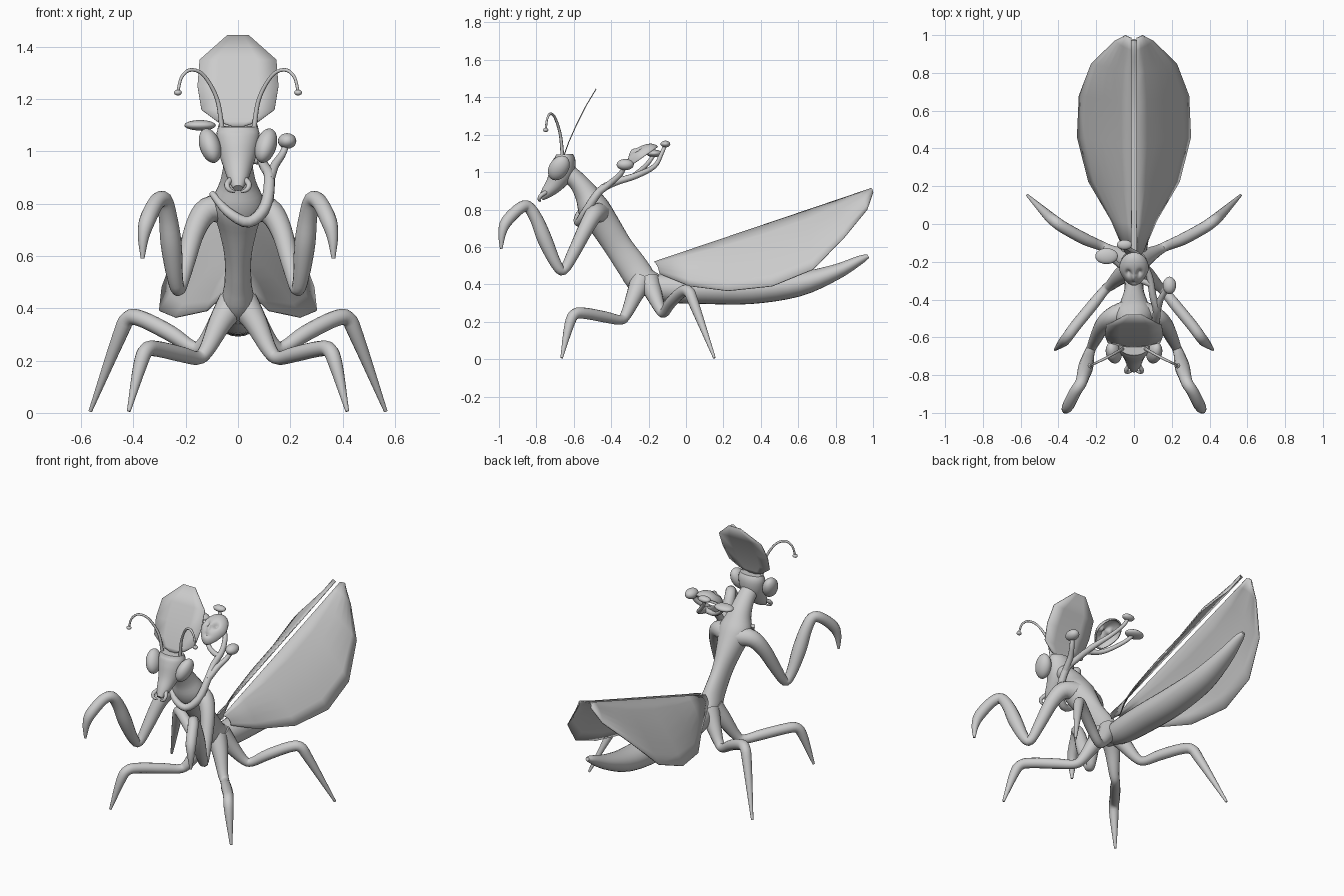
import bpy, bmesh, math
from mathutils import Vector, Matrix

cube = bpy.data.objects.get("Cube")
if cube:
    bpy.data.objects.remove(cube, do_unlink=True)

grey = bpy.data.materials.new("plain_grey")
grey.use_nodes = True
GREY = (0.6, 0.6, 0.6, 1)
grey.diffuse_color = GREY
grey.node_tree.nodes["Principled BSDF"].inputs["Base Color"].default_value = GREY


def finish(name, bm, thickness=0, angle=50):
    """Turn a bmesh into a shaded object, with an optional shell thickness."""
    bmesh.ops.recalc_face_normals(bm, faces=bm.faces)
    mesh = bpy.data.meshes.new(name)
    bm.to_mesh(mesh)
    bm.free()
    mesh.materials.append(grey)
    ob = bpy.data.objects.new(name, mesh)
    bpy.context.collection.objects.link(ob)
    if thickness:
        mod = ob.modifiers.new("shell", "SOLIDIFY")
        mod.thickness = thickness
        mod.offset = 0
    bpy.ops.object.select_all(action="DESELECT")
    ob.select_set(True)
    bpy.context.view_layer.objects.active = ob
    bpy.ops.object.shade_smooth_by_angle(angle=math.radians(angle))
    return ob


def smooth_path(pts, steps):
    """Catmull-Rom interpolation of positions and radii together."""
    p = [Vector(q) for q in pts]
    p = [2 * p[0] - p[1]] + p + [2 * p[-1] - p[-2]]
    out = []
    for i in range(1, len(p) - 2):
        a, b, c, d = p[i - 1:i + 3]
        for k in range(steps):
            t = k / steps
            out.append(0.5 * (2 * b + (c - a) * t + (2 * a - 5 * b + 4 * c - d) * t * t
                              + (3 * b - a - 3 * c + d) * t ** 3))
    return out + [p[-2]]


def loft(name, pts, sides=16, steps=4, sx=1):
    """Tube through (x, y, z, half width, half depth) stations."""
    pts = [(q[0] * sx, q[1], q[2], q[3], q[-1]) for q in pts]
    st = smooth_path(pts, steps)
    bm = bmesh.new()
    rings, side = [], Vector((1, 0, 0))
    for i, s in enumerate(st):
        a, b = st[max(i - 1, 0)], st[min(i + 1, len(st) - 1)]
        tangent = (Vector(b[:3]) - Vector(a[:3])).normalized()
        side = (side - tangent * side.dot(tangent)).normalized()
        up = tangent.cross(side)
        ring = []
        for k in range(sides):
            ang = math.tau * k / sides
            off = side * math.cos(ang) * max(s[3], .004) + up * math.sin(ang) * max(s[4], .004)
            ring.append(bm.verts.new(Vector(s[:3]) + off))
        rings.append(ring)
    for r, q in zip(rings, rings[1:]):
        for k in range(sides):
            n = (k + 1) % sides
            bm.faces.new((r[k], r[n], q[n], q[k]))
    bm.faces.new(rings[0])
    bm.faces.new(rings[-1])
    return finish(name, bm)


def ellipsoid(name, centre, radii, tilt=(0, 0, 0)):
    bm = bmesh.new()
    bmesh.ops.create_uvsphere(bm, u_segments=24, v_segments=14, radius=1)
    bm.transform(Matrix.Diagonal((*radii, 1)))
    ob = finish(name, bm)
    ob.location, ob.rotation_euler = centre, tilt
    return ob


def sheet(name, rows, thickness):
    """Thin panel through rows of points."""
    bm = bmesh.new()
    grid = [[bm.verts.new(p) for p in row] for row in rows]
    for r, q in zip(grid, grid[1:]):
        for k in range(len(r) - 1):
            bm.faces.new((r[k], r[k + 1], q[k + 1], q[k]))
    return finish(name, bm, thickness)


# Body
loft("neck_and_thorax", [
    (0, -.64, 1.0, .05, .05), (0, -.58, .95, .055, .05), (0, -.53, .88, .07, .065),
    (0, -.49, .80, .10, .085), (0, -.43, .71, .075, .08), (0, -.36, .60, .052, .075),
    (0, -.29, .50, .052, .08), (0, -.23, .42, .065, .08), (0, -.14, .39, .06, .055)], 24)
loft("abdomen", [
    (0, -.23, .40, .04, .05), (0, -.1, .38, .075, .075), (0, .1, .375, .09, .08),
    (0, .35, .375, .09, .08), (0, .6, .40, .08, .065), (0, .8, .465, .055, .042),
    (0, .93, .53, .03, .024), (0, .975, .55, .012, .01)], 24)

# Head and crest
loft("head", [
    (0, -.65, 1.095, .075, .045), (0, -.65, 1.06, .083, .06), (0, -.665, 1.0, .075, .065),
    (0, -.70, .94, .055, .05), (0, -.745, .89, .037, .032), (0, -.775, .86, .018, .015)], 24)
crest = [(1.095, -.65, .02), (1.115, -.643, .08), (1.16, -.627, .14), (1.25, -.587, .155),
         (1.35, -.537, .147), (1.445, -.48, .04)]
sheet("head_crest", [[(w * k / 2, y, z) for k in range(-2, 3)] for z, y, w in crest], .005)

# Paired parts
wing_edge = [(.05, -.14, .455), (.12, .02, .39), (.24, .225, .365), (.30, .46, .39),
             (.29, .68, .48), (.225, .85, .655), (.10, .97, .80), (.04, 1.0, .89)]
wing_spine = [-.17, 0, .2, .42, .64, .8, .92, .985]
for label, sx in (("left", 1), ("right", -1)):
    ellipsoid(label + "_eye", (.107 * sx, -.68, 1.022), (.04, .052, .073),
              (-.55, .3 * sx, 0))
    loft(label + "_antenna", [
        (.06, -.66, 1.08, .010), (.08, -.672, 1.2, .008), (.13, -.70, 1.29, .007),
        (.18, -.725, 1.312, .007), (.215, -.742, 1.285, .006), (.23, -.75, 1.23, .006)], 8, 5, sx)
    ellipsoid(label + "_antenna_tip", (.23 * sx, -.75, 1.225), (.015, .014, .011))
    loft(label + "_mandible", [
        (.025, -.745, .895, .012), (.042, -.775, .875, .011),
        (.035, -.785, .855, .009), (.012, -.78, .845, .005)], 8, 4, sx)

    loft(label + "_grasping_arm", [
        (.03, -.46, .78, .06), (.115, -.49, .775, .05), (.165, -.535, .70, .042),
        (.20, -.60, .57, .034), (.225, -.655, .475, .026), (.24, -.695, .51, .03),
        (.255, -.755, .64, .04), (.268, -.80, .75, .035), (.283, -.845, .815, .031),
        (.312, -.89, .805, .031), (.347, -.96, .735, .031), (.362, -.983, .67, .021),
        (.365, -.988, .59, .007)], 14, 4, sx)
    loft(label + "_middle_leg", [
        (.02, -.24, .42, .06), (.07, -.275, .34, .045), (.12, -.32, .24, .03),
        (.155, -.35, .21, .026), (.22, -.43, .225, .03), (.31, -.54, .245, .03),
        (.35, -.595, .24, .029), (.375, -.625, .18, .026), (.418, -.665, .006, .007)], 14, 4, sx)
    loft(label + "_hind_leg", [
        (.02, -.20, .42, .06), (.08, -.165, .33, .042), (.135, -.135, .26, .028),
        (.175, -.115, .25, .026), (.26, -.08, .305, .031), (.37, -.02, .36, .031),
        (.42, .015, .36, .03), (.455, .045, .29, .027), (.565, .152, .006, .007)], 14, 4, sx)

    # Wing panel, gently bowed between its spine and its outer edge
    rows = []
    for edge, y in zip(wing_edge, wing_spine):
        inner = Vector((.014, y, .52 + (y + .17) * .338))
        row = [inner.lerp(Vector(edge), k / 6)
               + Vector((.6, .1, .5)) * .02 * math.sin(math.pi * k / 6) for k in range(7)]
        rows.append([(p.x * sx, p.y, p.z) for p in row])
    sheet(label + "_wing", rows, .006)

# Branching vine wound round the neck
loft("vine_stem", [
    (-.10, -.52, .84, .012), (-.04, -.575, .77, .018), (.04, -.575, .73, .022),
    (.105, -.535, .79, .023), (.12, -.46, .90, .021), (.10, -.38, .945, .019),
    (.08, -.27, .98, .017), (.03, -.17, 1.03, .013), (-.03, -.13, 1.10, .011),
    (-.05, -.11, 1.15, .01)], 10)
loft("vine_left_branch", [
    (.12, -.47, .89, .02), (.14, -.40, .945, .017), (.17, -.35, .99, .014),
    (.19, -.325, 1.04, .012)], 10)
loft("vine_right_branch", [
    (.09, -.32, .965, .017), (0, -.28, .98, .014), (-.09, -.21, 1.04, .012),
    (-.14, -.17, 1.095, .011)], 10)
ellipsoid("left_vine_bud", (.188, -.325, 1.04), (.035, .046, .03))
ellipsoid("right_vine_bud", (-.145, -.17, 1.10), (.06, .042, .02))
ellipsoid("top_vine_bud", (-.05, -.11, 1.15), (.04, .026, .018))

# Hollow skull-like mask carried by the vine
bm = bmesh.new()
bmesh.ops.create_uvsphere(bm, u_segments=36, v_segments=28, radius=1)
bmesh.ops.delete(bm, geom=[v for v in bm.verts if v.co.z < -.01], context="VERTS")
for v in bm.verts:
    x, y, z = v.co
    socket = math.exp(-((abs(x) - .38) ** 2 + (y - .05) ** 2) / .035)
    nose = math.exp(-(x * x / .012 + (y + .2) ** 2 / .04))
    mouth = math.exp(-(x * x / .1 + (y + .62) ** 2 / .008))
    v.co.z = z - .45 * socket * z + .2 * nose - .25 * mouth * z
    v.co.x = x * (1 + .3 * min(y, 0))
bm.transform(Matrix.Diagonal((.075, .1, .055, 1)))
mask = finish("vine_mask", bm, .008)
mask.location = (0, -.235, 1.075)
mask.rotation_euler = (math.radians(35), 0, 0)
